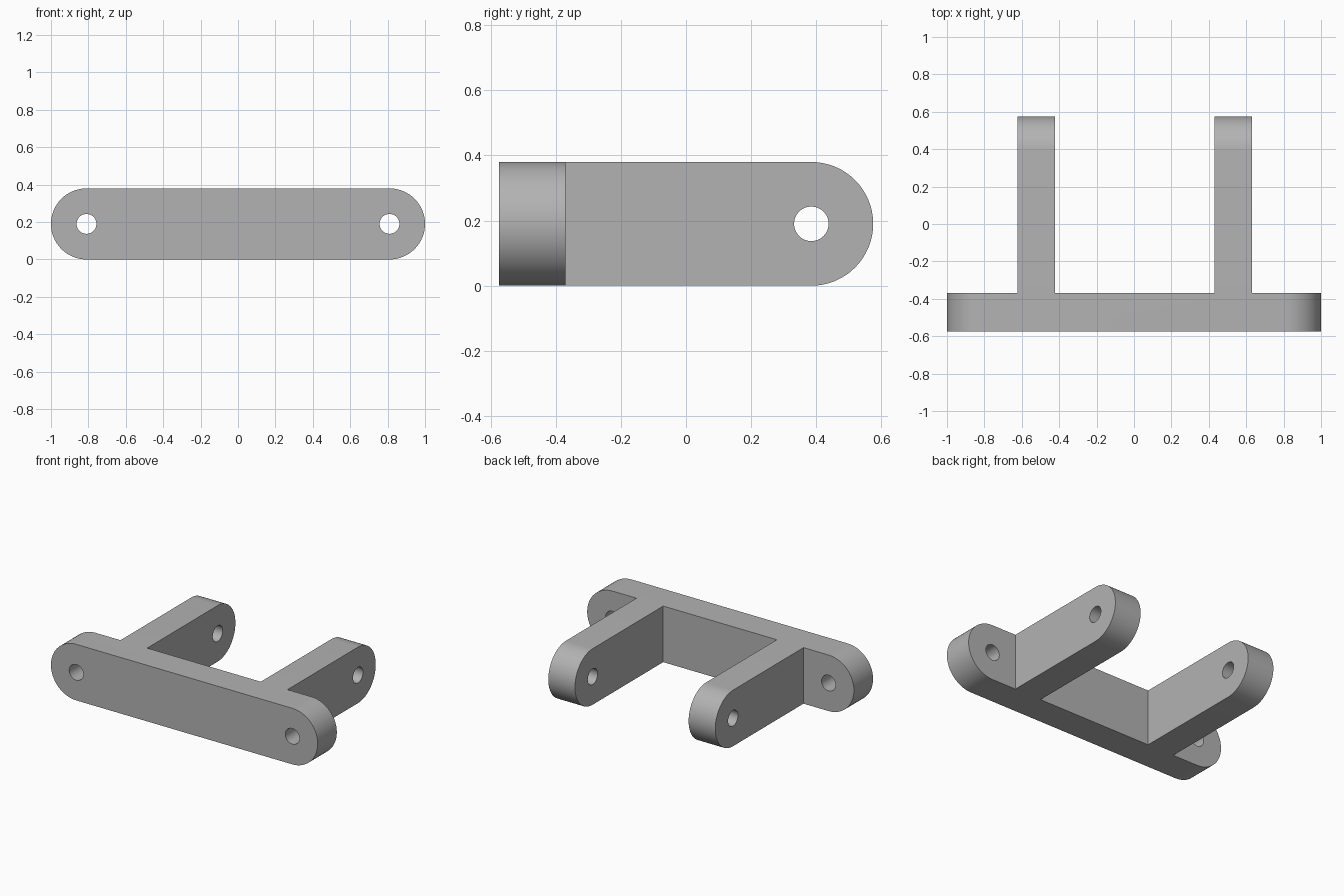
import bpy
import bmesh
import math
from mathutils import Matrix, Vector

if "Cube" in bpy.data.objects:
    bpy.data.objects.remove(bpy.data.objects["Cube"])

R = 0.19            # half height and end radius
HOLE = 0.053
FRONT, BACK = -0.575, -0.37
TIP = 0.575
HOLE_X = 1 - R
HOLE_Y = TIP - R

grey = bpy.data.materials.new("light grey metal")
grey.use_nodes = True
colour = (0.45, 0.45, 0.45, 1)
grey.diffuse_color = colour
grey.node_tree.nodes["Principled BSDF"].inputs["Base Color"].default_value = colour


def arc(centre, start, steps=32):
    """Half circle of profile points, running anticlockwise."""
    return [(centre + R * math.cos(start + math.pi * i / steps),
             R + R * math.sin(start + math.pi * i / steps)) for i in range(steps + 1)]


def prism(name, profile, place, depth):
    """Extrude a profile; place maps its points into space."""
    bm = bmesh.new()
    face = bm.faces.new([bm.verts.new(place(u, v)) for u, v in profile])
    out = bmesh.ops.extrude_face_region(bm, geom=[face])
    verts = [g for g in out["geom"] if isinstance(g, bmesh.types.BMVert)]
    bmesh.ops.translate(bm, verts=verts, vec=depth)
    bmesh.ops.recalc_face_normals(bm, faces=bm.faces)
    return finish(name, bm)


def finish(name, bm):
    mesh = bpy.data.meshes.new(name)
    bm.to_mesh(mesh)
    bm.free()
    mesh.materials.append(grey)
    obj = bpy.data.objects.new(name, mesh)
    bpy.context.collection.objects.link(obj)
    return obj


def drill(name, centre, axis):
    """Cylinder used to cut a pin hole."""
    bm = bmesh.new()
    turn = Vector((0, 0, 1)).rotation_difference(Vector(axis)).to_matrix().to_4x4()
    bmesh.ops.create_cone(bm, cap_ends=True, segments=48, radius1=HOLE, radius2=HOLE,
                          depth=0.4, matrix=Matrix.Translation(centre) @ turn)
    return finish(name, bm)


def combine(target, other, operation):
    mod = target.modifiers.new(operation.lower(), "BOOLEAN")
    mod.operation, mod.solver, mod.object = operation, "EXACT", other
    bpy.ops.object.select_all(action="DESELECT")
    bpy.context.view_layer.objects.active = target
    target.select_set(True)
    bpy.ops.object.modifier_apply(modifier=mod.name)
    bpy.data.objects.remove(other)


# Round-ended front plate
bracket = prism("clevis_bracket", arc(HOLE_X, -math.pi / 2) + arc(-HOLE_X, math.pi / 2),
                lambda u, v: (u, FRONT, v), (0, BACK - FRONT, 0))

# Two arms rooted inside the plate, with rounded tips
root = BACK - 0.1
for x in (-0.622, 0.43):
    arm = prism("arm", [(root, 0)] + arc(HOLE_Y, -math.pi / 2) + [(root, 2 * R)],
                lambda u, v: (x, u, v), (0.2, 0, 0))
    combine(bracket, arm, "UNION")
    combine(bracket, drill("arm_hole", (x + 0.1, HOLE_Y, R), (1, 0, 0)), "DIFFERENCE")

# Mounting holes in the plate
for side in (-1, 1):
    hole = drill("plate_hole", (side * HOLE_X, (FRONT + BACK) / 2, R), (0, 1, 0))
    combine(bracket, hole, "DIFFERENCE")

# Merge leftover coplanar seams, then smooth the curved walls
bm = bmesh.new()
bm.from_mesh(bracket.data)
bmesh.ops.remove_doubles(bm, verts=bm.verts, dist=0.0001)
bmesh.ops.dissolve_limit(bm, angle_limit=0.01, verts=bm.verts, edges=bm.edges)
bm.to_mesh(bracket.data)
bm.free()
bpy.ops.object.shade_smooth_by_angle(angle=math.radians(30))
